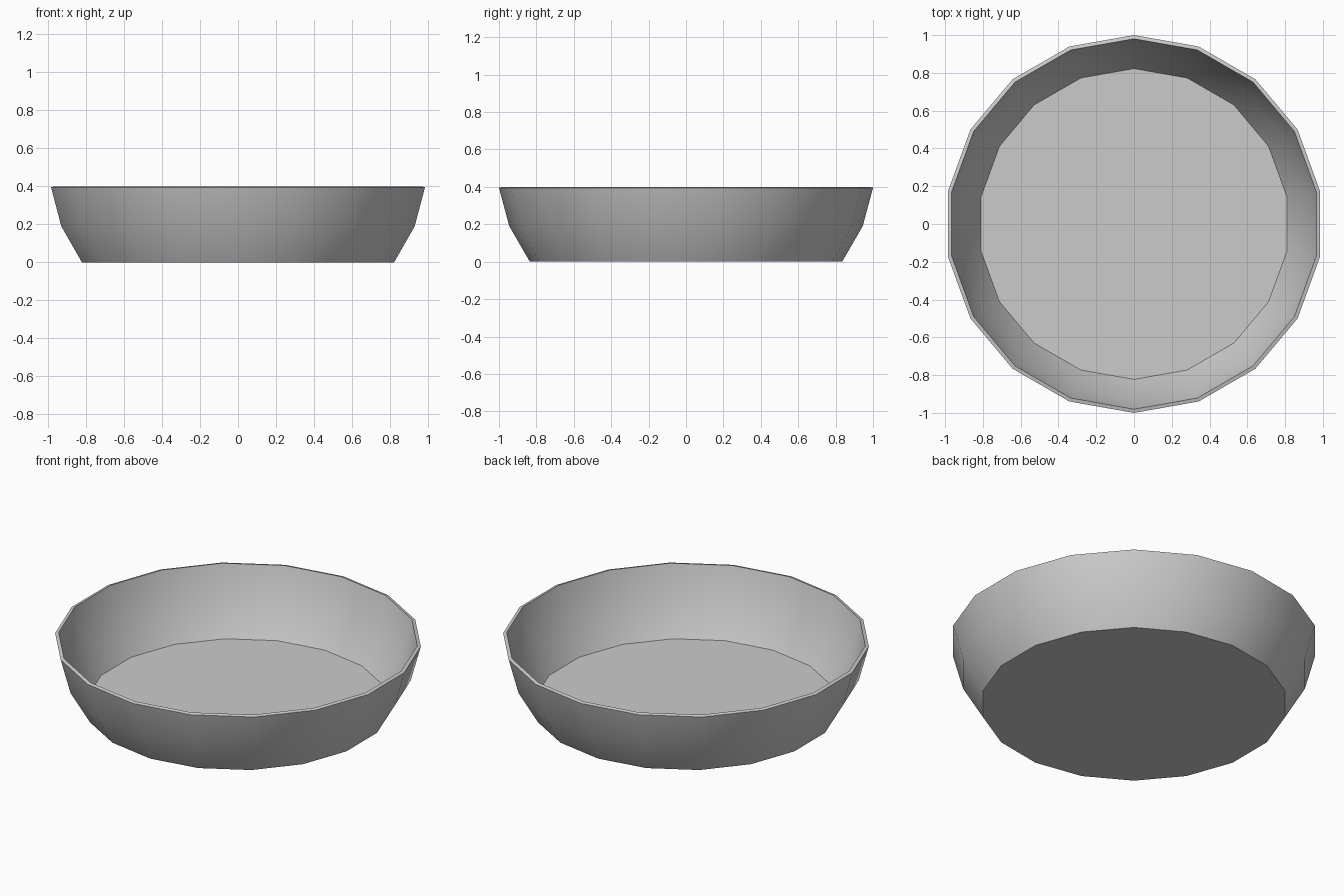
import bpy, bmesh
from math import sin, cos, pi, radians

if "Cube" in bpy.data.objects:
    bpy.data.objects.remove(bpy.data.objects["Cube"])

SIDES = 18
PROFILE = [(0.835, 0.0), (0.945, 0.19), (1.0, 0.395)]  # outer radius, height

# Outer shell: flat base plus two bands of wall
bm = bmesh.new()
rings = []
for r, z in PROFILE:
    rings.append([bm.verts.new((r * sin(2 * pi * i / SIDES),
                                -r * cos(2 * pi * i / SIDES), z))
                  for i in range(SIDES)])
bm.faces.new(rings[0][::-1])
for low, high in zip(rings, rings[1:]):
    for i in range(SIDES):
        j = (i + 1) % SIDES
        bm.faces.new((low[i], low[j], high[j], high[i]))

mesh = bpy.data.meshes.new("bowl")
bm.to_mesh(mesh)
bm.free()
bowl = bpy.data.objects.new("bowl", mesh)
bpy.context.collection.objects.link(bowl)

# Thin wall, thickened inwards
solid = bowl.modifiers.new("wall_thickness", 'SOLIDIFY')
solid.thickness = 0.02
solid.offset = -1
solid.use_even_offset = True

# Smooth wall with a crisp rim and base edge
bpy.context.view_layer.objects.active = bowl
bowl.select_set(True)
bpy.ops.object.modifier_apply(modifier=solid.name)
bpy.ops.object.shade_smooth_by_angle(angle=radians(30))
